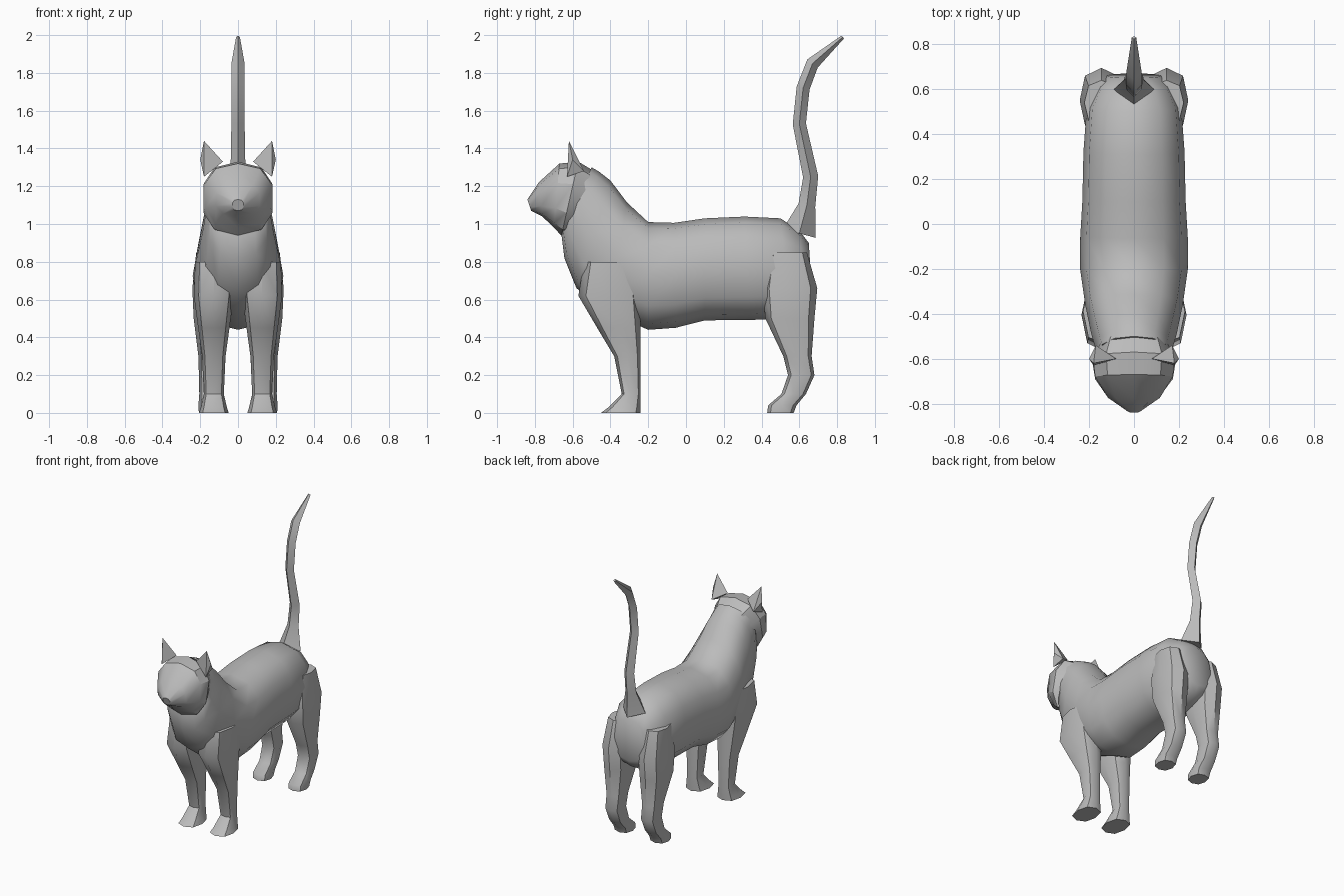
import bpy, bmesh, math
from mathutils import Vector

if "Cube" in bpy.data.objects:
    bpy.data.objects.remove(bpy.data.objects["Cube"], do_unlink=True)

grey = bpy.data.materials.new("plain grey fur")
grey.use_nodes = True
fur_colour = (.5, .5, .5, 1)
grey.diffuse_color = fur_colour
grey.node_tree.nodes["Principled BSDF"].inputs["Base Color"].default_value = fur_colour


def finish(name, bm, angle, mirror):
    """Turn the bmesh into a shaded object, doubled across the middle if asked."""
    bmesh.ops.recalc_face_normals(bm, faces=bm.faces)
    mesh = bpy.data.meshes.new(name)
    bm.to_mesh(mesh)
    bm.free()
    mesh.materials.append(grey)
    part = bpy.data.objects.new(name, mesh)
    bpy.context.collection.objects.link(part)
    bpy.ops.object.select_all(action="DESELECT")
    part.select_set(True)
    bpy.context.view_layer.objects.active = part
    bpy.ops.object.shade_smooth_by_angle(angle=math.radians(angle))
    if mirror:
        part.modifiers.new("mirror", "MIRROR")


def power(value, exponent):
    return math.copysign(abs(value) ** exponent, value)


def smoothed(sections):
    """Add a section on the smooth curve between each neighbouring pair."""
    result = []
    last = len(sections) - 1
    for i in range(last):
        before, after = sections[max(i - 1, 0)], sections[min(i + 2, last)]
        here, there = sections[i], sections[i + 1]
        middle = [(9 * (b + c) - a - d) / 16
                  for a, b, c, d in zip(before, here, there, after)]
        result += [here, middle]
    return result + [sections[last]]


def loft(name, sections, sides, squareness, angle, centre=0, mirror=False):
    """Skin rounded rings, each given by two opposite (y, z) edges and a half width."""
    bm = bmesh.new()
    rings = []
    for first_y, first_z, second_y, second_z, width in sections:
        first = Vector((centre, first_y, first_z))
        second = Vector((centre, second_y, second_z))
        middle, half = (first + second) / 2, (first - second) / 2
        ring = []
        for i in range(sides):
            turn = math.tau * i / sides
            along = half * power(math.cos(turn), squareness)
            across = Vector((width * power(math.sin(turn), squareness), 0, 0))
            ring.append(bm.verts.new(middle + along + across))
        rings.append(ring)
    for ring, following in zip(rings, rings[1:]):
        for i in range(sides):
            j = (i + 1) % sides
            bm.faces.new((ring[i], ring[j], following[j], following[i]))
    bm.faces.new(rings[0])
    bm.faces.new(rings[-1])
    finish(name, bm, angle, mirror)


def leg_pair(name, levels, centre):
    """Level slices of height, middle y and depth; width follows from depth."""
    sections = [(y - depth / 2, z, y + depth / 2, z, .03 + .23 * depth)
                for z, y, depth in levels]
    loft(name, sections, sides=8, squareness=.8, angle=45, centre=centre, mirror=True)


# Torso and neck, from rump to throat: back line, belly line, half width
loft("body", smoothed([
    (.65, .9, .67, .6, .12),
    (.5, 1.03, .55, .5, .21),
    (.1, 1.03, .1, .49, .23),
    (-.2, 1.01, -.2, .44, .24),
    (-.4, 1.23, -.58, .66, .19),
    (-.5, 1.3, -.66, .95, .16),
]), sides=12, squareness=.85, angle=45)

# Head, from nape to nose
loft("head", [
    (-.47, 1.27, -.63, .95, .15),
    (-.57, 1.33, -.66, .94, .19),
    (-.67, 1.32, -.7, .98, .18),
    (-.78, 1.22, -.76, 1.04, .12),
    (-.84, 1.13, -.82, 1.07, .03),
], sides=10, squareness=.8, angle=32)

# Front legs: a straight back edge with the depth changing down to the paw
heel = -.24
front_depths = {.8: .3, .62: .33, .45: .23, .3: .14, .1: .1, .03: .17, 0: .21}
leg_pair("front_legs", [(z, heel - depth / 2, depth)
                        for z, depth in front_depths.items()], centre=.128)

# Hind legs: haunch, hock and paw
leg_pair("hind_legs", [
    (.85, .54, .2),
    (.66, .55, .29),
    (.5, .55, .26),
    (.3, .59, .15),
    (.2, .61, .14),
    (.1, .57, .13),
    (.04, .51, .15),
    (0, .5, .14),
], centre=.145)

# Upright tail: middle line and radius, each ring square to the line
tail_path = [Vector(point) for point in [
    (.6, .95), (.64, 1.1), (.66, 1.25), (.6, 1.53), (.62, 1.72), (.67, 1.85), (.83, 1.99)]]
tail_radii = [.09, .045, .04, .035, .035, .035, .01]
tail_sections = []
for i, (point, radius) in enumerate(zip(tail_path, tail_radii)):
    ahead = tail_path[min(i + 1, len(tail_path) - 1)]
    behind = tail_path[max(i - 1, 0)]
    offset = (ahead - behind).orthogonal().normalized() * radius
    tail_sections.append((*(point + offset), *(point - offset), radius))
loft("tail", tail_sections, sides=4, squareness=1, angle=35)

# Pointed ears: tip, outer corner, cheek, inner corner, back
ears = bmesh.new()
for corner in [(.18, -.62, 1.44), (.2, -.6, 1.34), (.18, -.63, 1.25),
               (.08, -.6, 1.33), (.17, -.54, 1.28)]:
    ears.verts.new(corner)
bmesh.ops.convex_hull(ears, input=ears.verts)
finish("ears", ears, angle=25, mirror=True)
